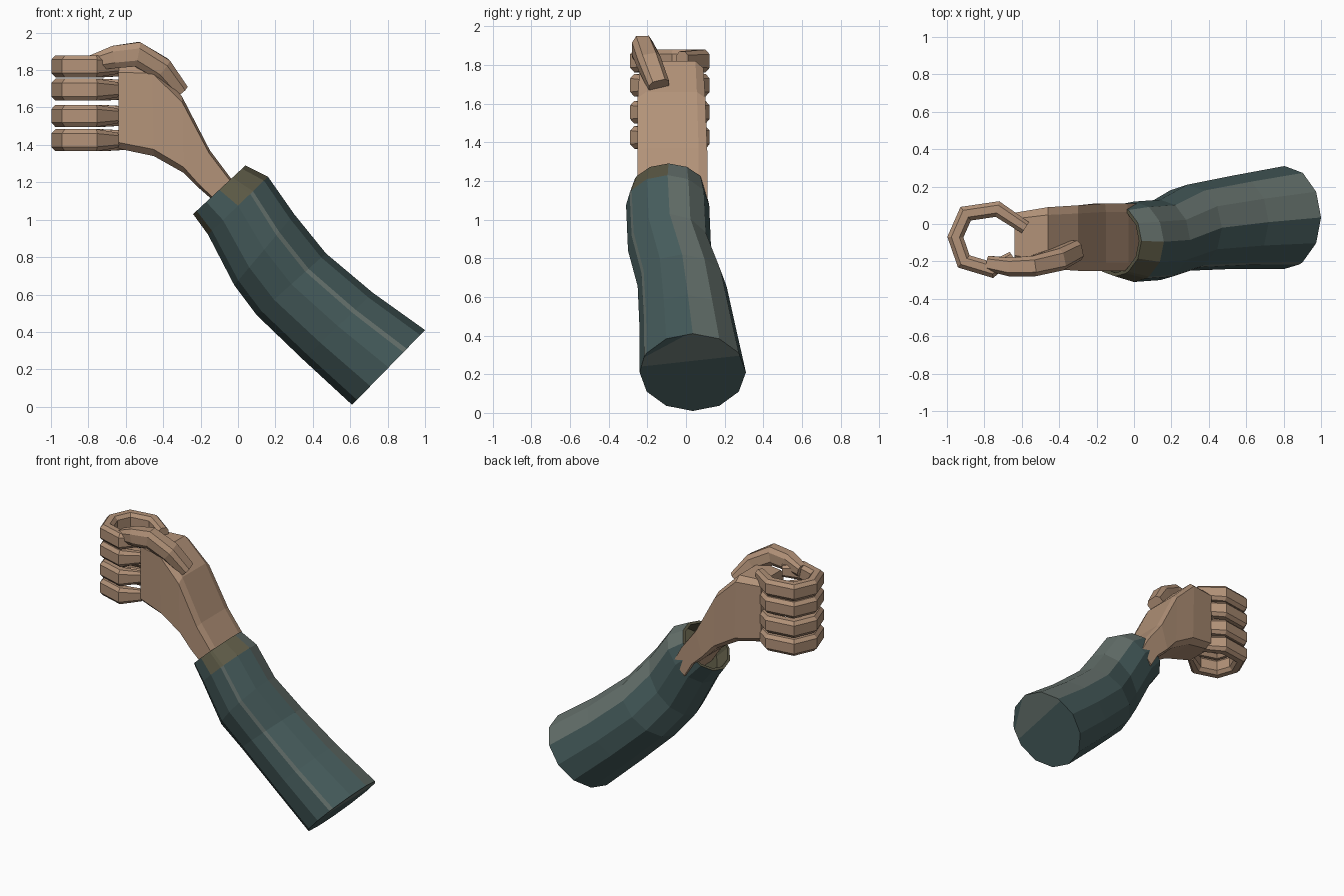
import bpy
import bmesh
import math
from mathutils import Vector

old = bpy.data.objects.get("Cube")
if old:
    bpy.data.objects.remove(old, do_unlink=True)


def material(name, rgb):
    m = bpy.data.materials.new(name)
    m.use_nodes = True
    m.diffuse_color = (*rgb, 1)
    m.node_tree.nodes["Principled BSDF"].inputs["Base Color"].default_value = (*rgb, 1)
    return m


skin = material("skin", (0.45, 0.29, 0.19))
teal = material("teal cloth", (0.06, 0.105, 0.105))
grey = material("worn grey cloth", (0.13, 0.165, 0.15))
olive = material("olive lining", (0.107, 0.1, 0.06))


def skin_rings(bm, rings):
    """Join rings of points with quads and cap both ends."""
    loops = [[bm.verts.new(p) for p in ring] for ring in rings]
    n = len(loops[0])
    bands = []
    for a, b in zip(loops, loops[1:]):
        bands.append([bm.faces.new((a[i], a[(i + 1) % n], b[(i + 1) % n], b[i]))
                      for i in range(n)])
    caps = [bm.faces.new(loops[0][::-1]), bm.faces.new(loops[-1])]
    return bands, caps


def finish(name, bm, mats):
    bmesh.ops.recalc_face_normals(bm, faces=bm.faces)
    mesh = bpy.data.meshes.new(name)
    bm.to_mesh(mesh)
    bm.free()
    for m in mats:
        mesh.materials.append(m)
    ob = bpy.data.objects.new(name, mesh)
    bpy.context.collection.objects.link(ob)
    return ob


def section(shape, low, high, y0, y1, scale=1.0):
    """Place a unit outline between a low and a high (x, z) point."""
    lo, hi = Vector((low[0], 0, low[1])), Vector((high[0], 0, high[1]))
    mid, up = (lo + hi) / 2, (hi - lo) / 2 * scale
    yc, yh = (y0 + y1) / 2, (y1 - y0) / 2 * scale
    return [mid + up * p + Vector((0, yc + yh * q, 0)) for p, q in shape]


def chamfered(c, d):
    return [(1, d), (c, 1), (-c, 1), (-1, d), (-1, -d), (-c, -1), (c, -1), (1, -d)]


def tube(name, path, sizes, ref):
    """Mitred tube with a chamfered section; sizes are (across bend, along ref)."""
    pts = [Vector(p) for p in path]
    ref = Vector(ref)
    rings = []
    for i, p in enumerate(pts):
        before = (p - pts[max(i - 1, 0)]).normalized()
        after = (pts[min(i + 1, len(pts) - 1)] - p).normalized()
        t = (before + after).normalized()
        miter = 1 / max(t.dot(after), t.dot(before), 0.5)
        n = t.cross(ref).normalized()
        b = n.cross(t).normalized()
        w, h = sizes[i]
        rings.append([p + n * (u * w / 2 * miter) + b * (v * h / 2)
                      for u, v in chamfered(0.5, 0.6)])
    bm = bmesh.new()
    skin_rings(bm, rings)
    return finish(name, bm, [skin])


# Sleeve: twelve-sided loft, with one extra narrow face for the front stripe
angles = sorted([i * 30 for i in range(12)] + [294])
outline = [(math.cos(math.radians(a)), math.sin(math.radians(a))) for a in angles]
rim = ((-0.24, 1.03), (0.04, 1.29), -0.28, 0.10)
cuff = ((-0.16, 0.92), (0.16, 1.23), -0.31, 0.12)
sections = [
    ((0.61, 0.01), (1.00, 0.41), -0.24, 0.31),
    ((0.35, 0.25), (0.72, 0.61), -0.24, 0.26),
    ((0.10, 0.49), (0.47, 0.82), -0.25, 0.21),
    ((-0.02, 0.65), (0.30, 1.03), -0.30, 0.13),
    cuff,
    rim,
]
rings = [section(outline, *s) for s in sections]
rings += [section(outline, *rim, 0.9), section(outline, *cuff, 0.85)]
bm = bmesh.new()
bands, caps = skin_rings(bm, rings)
OUTER = len(sections) - 1
for k, band in enumerate(bands):
    for i, f in enumerate(band):
        start = angles[i]
        if k >= OUTER:
            f.material_index = 2
        elif k == OUTER - 1 and (270 <= start or start == 180):
            f.material_index = 2
        elif start in (0, 30) or (start == 294 and k < OUTER - 1):
            f.material_index = 1
caps[1].material_index = 2

# Worn band across the closed sleeve end
cuts = [(Vector((0.8, -0.23, 0.24)), Vector((0, -0.11, 1))),
        (Vector((0.8, -0.23, 0.28)), Vector((0, -0.47, 0.88)))]
end_normal = Vector((0.7, 0, -0.7)).normalized()
end_point = rings[0][0].copy()


def end_faces():
    return [f for f in bm.faces
            if all(abs((v.co - end_point).dot(end_normal)) < 0.01 for v in f.verts)]


for co, no in cuts:
    fs = end_faces()
    geom = fs + list({e for f in fs for e in f.edges}) + list({v for f in fs for v in f.verts})
    bmesh.ops.bisect_plane(bm, geom=geom, plane_co=co, plane_no=no)
for f in end_faces():
    c = f.calc_center_median()
    if (c - cuts[0][0]).dot(cuts[0][1]) > 0 > (c - cuts[1][0]).dot(cuts[1][1]):
        f.material_index = 1
finish("sleeve", bm, [teal, grey, olive])

# Palm and wrist
palm = [
    ((-0.64, 1.38), (-0.64, 1.82), -0.20, 0.06),
    ((-0.45, 1.34), (-0.46, 1.82), -0.24, 0.09),
    ((-0.29, 1.25), (-0.30, 1.66), -0.25, 0.10),
    ((-0.21, 1.17), (-0.15, 1.37), -0.25, 0.11),
    ((-0.13, 1.10), (-0.03, 1.21), -0.25, 0.11),
    ((-0.07, 1.00), (0.03, 1.10), -0.23, 0.11),
]
bm = bmesh.new()
skin_rings(bm, [section(chamfered(0.85, 0.75), *s) for s in palm])
finish("palm_and_wrist", bm, [skin])

# Four curled fingers
curl = [(-0.58, -0.02), (-0.73, 0.08), (-0.90, 0.055), (-0.955, -0.07),
        (-0.91, -0.20), (-0.76, -0.245), (-0.65, -0.17)]
widths = [(0.07, 0.1)] + [(0.08, 0.118)] * 5 + [(0.05, 0.08)]
fingers = {"index": 1.82, "middle": 1.695, "ring": 1.555, "little": 1.425}
for label, z in fingers.items():
    tube(label + "_finger", [(x, y, z) for x, y in curl], widths, (0, 0, 1))

# Thumb arching over the fist
thumb = [(-0.31, -0.14, 1.69), (-0.41, -0.19, 1.81), (-0.54, -0.225, 1.885),
         (-0.66, -0.23, 1.87), (-0.78, -0.21, 1.84)]
tube("thumb", thumb,
     [(0.09, 0.11), (0.12, 0.12), (0.125, 0.11), (0.12, 0.1), (0.08, 0.08)], (0, 1, 0))
